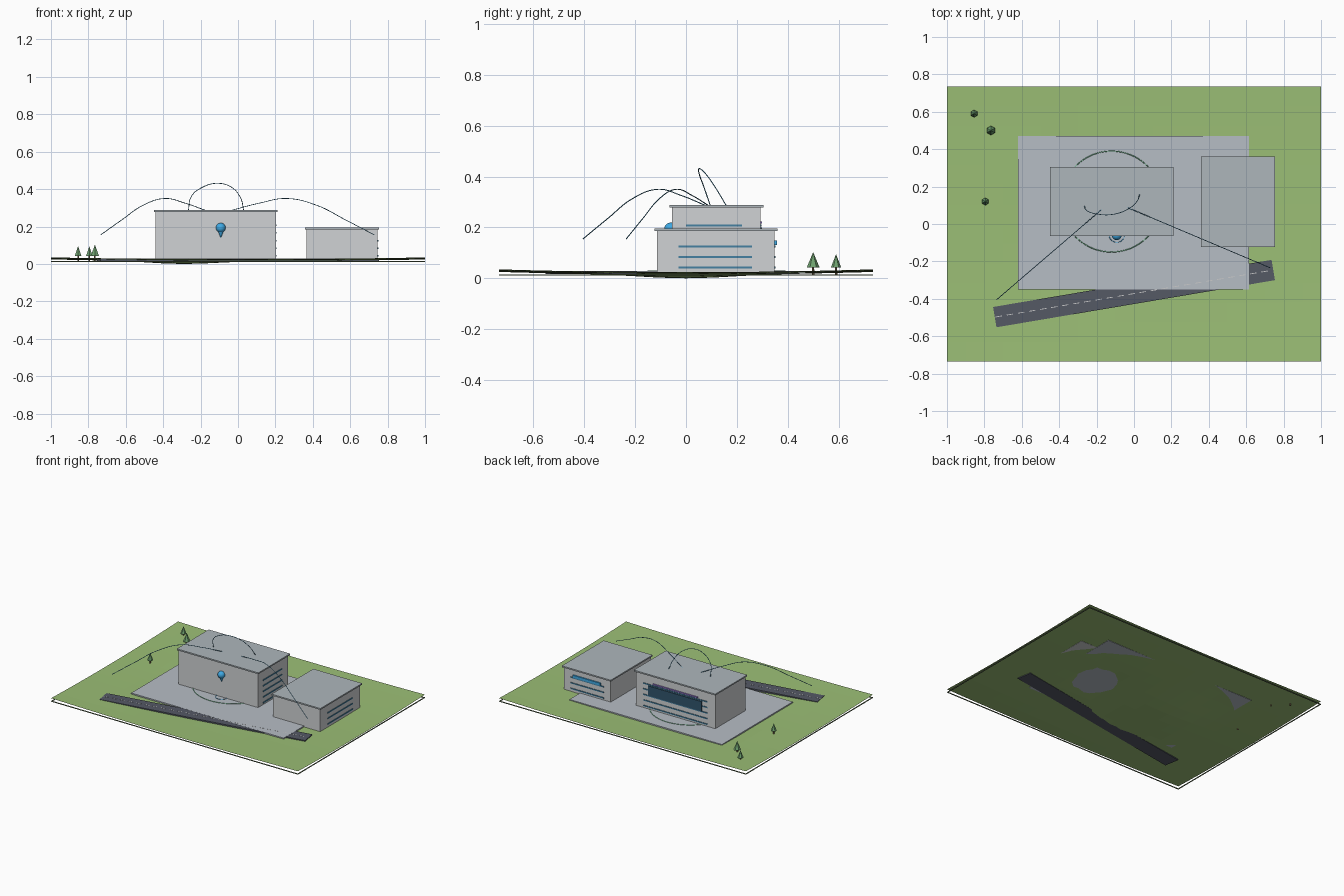
import bpy, bmesh, math
from mathutils import Vector, Matrix

if "Cube" in bpy.data.objects:
    bpy.data.objects.remove(bpy.data.objects["Cube"])

mats = {}


def paint(ob, name, rgb):
    if name not in mats:
        mats[name] = bpy.data.materials.new(name)
        mats[name].diffuse_color = (*rgb, 1)
    ob.data.materials.append(mats[name])
    return ob


def finish(name, bm):
    me = bpy.data.meshes.new(name)
    bm.to_mesh(me)
    bm.free()
    ob = bpy.data.objects.new(name, me)
    bpy.context.collection.objects.link(ob)
    return ob


def add_box(bm, x0, x1, y0, y1, z0, z1):
    m = Matrix.Translation(((x0 + x1) / 2, (y0 + y1) / 2, (z0 + z1) / 2))
    bmesh.ops.create_cube(bm, size=1, matrix=m @ Matrix.Diagonal((x1 - x0, y1 - y0, z1 - z0, 1)))


def boxes(name, *bounds):
    bm = bmesh.new()
    for b in bounds:
        add_box(bm, *b)
    return finish(name, bm)


def cone(name, x, y, z0, z1, r0, r1, n):
    bm = bmesh.new()
    bmesh.ops.create_cone(bm, cap_ends=True, segments=n, radius1=r0, radius2=r1, depth=z1 - z0,
                          matrix=Matrix.Translation((x, y, (z0 + z1) / 2)))
    return finish(name, bm)


def wire(name, pts, r):
    cu = bpy.data.curves.new(name, 'CURVE')
    cu.dimensions = '3D'
    cu.bevel_depth = r
    cu.bevel_resolution = 1
    cu.resolution_u = 8
    sp = cu.splines.new('BEZIER')
    sp.bezier_points.add(len(pts) - 1)
    for bp, p in zip(sp.bezier_points, pts):
        bp.co = p
        bp.handle_left_type = bp.handle_right_type = 'AUTO'
    ob = bpy.data.objects.new(name, cu)
    bpy.context.collection.objects.link(ob)
    return ob


def ring(name, x, y, z, R, r, n):
    bpy.ops.mesh.primitive_torus_add(location=(x, y, z), major_radius=R, minor_radius=r,
                                     major_segments=n, minor_segments=6)
    ob = bpy.context.object
    ob.name = name
    return ob


GREEN, GLASS, BLUE = (.33, .52, .18), (.06, .22, .36), (.05, .40, .78)
WALL, ROOF, PAVE = (.63, .65, .66), (.42, .47, .50), (.47, .51, .56)

# dished lawn sheet
bm = bmesh.new()
bmesh.ops.create_grid(bm, x_segments=20, y_segments=14, size=1, matrix=Matrix.Diagonal((1, .735, 1, 1)))
for v in bm.verts:
    x, y = v.co.x, v.co.y
    v.co.z = (.014 + .010 * x * x + .011 * (y / .735) ** 2
              - .0149 * math.exp(-((x + .3) ** 2 + y * y) / .06)
              + .008 * math.exp(-((x - .3) ** 2 + y * y) / .03))
paint(finish("lawn", bm), "lawn", GREEN)

# thin rim below the lawn edge
paint(boxes("lawn_rim",
            (-1, 1, -.735, -.729, .010, .015), (-1, 1, .729, .735, .010, .015),
            (-1, -.994, -.729, .729, .010, .015), (.994, 1, -.729, .729, .010, .015)),
      "rim", (.16, .22, .12))

# plaza
paint(boxes("plaza", (-.62, .615, -.35, .47, .019, .028)), "paving", PAVE)

# slanted road with dashed centre line
turn = Matrix.Rotation(math.radians(9.6), 4, 'Z')
road = boxes("road", (-.755, .755, -.055, .055, .016, .0275))
dashes = boxes("road_dashes", *[(-.75 + i * .06, -.715 + i * .06, -.002, .002, .027, .0285)
                                for i in range(25)])
for ob, c, rgb in ((road, "asphalt", (.09, .10, .13)), (dashes, "road_paint", (.85, .85, .85))):
    ob.data.transform(Matrix.Translation((0, -.372, 0)) @ turn)
    paint(ob, c, rgb)

# buildings: body, roof slab, window bands on the right side and back
FLOORS = [.043, .084, .125, .166, .207]


def building(name, x0, x1, y0, y1, top, floors, side_y, back_x):
    paint(boxes(name + "_body", (x0, x1, y0, y1, .020, top)), "wall", WALL)
    paint(boxes(name + "_roof", (x0 - .008, x1 + .008, y0 - .009, y1 + .012, top, top + .01)), "roof", ROOF)
    bands = [(x1 - .004, x1 + .004, *side_y, z - .004, z + .004) for z in FLOORS[:floors]]
    bands += [(*back_x, y1 - .004, y1 + .004, z - .004, z + .004) for z in FLOORS[:floors]]
    paint(boxes(name + "_windows", *bands), "glass", GLASS)


building("main_building", -.442, .202, -.056, .292, .278, 5, (0, .22), (-.38, .14))
building("annex", .366, .746, -.115, .348, .185, 3, (-.03, .26), (.42, .69))

# display panels on the back walls
paint(boxes("back_screen", (-.335, .097, .288, .299, .128, .20)), "screen", (.03, .09, .15))
paint(boxes("back_light_strip", (-.30, .06, .29, .299, .216, .224)), "violet", (.30, .20, .65))
paint(boxes("annex_screen", (.446, .67, .344, .357, .13, .148)), "blue", BLUE)

# marker pin on the front wall
bm = bmesh.new()
bmesh.ops.create_uvsphere(bm, u_segments=20, v_segments=12, radius=.026,
                          matrix=Matrix.Translation((-.092, -.06, .193)))
ball = paint(finish("pin_ball", bm), "blue", BLUE)
ball.data.shade_smooth()
paint(cone("pin_tip", -.092, -.06, .138, .185, 0, .019, 12), "blue", BLUE)
paint(ring("pin_ring", -.092, -.056, .029, .042, .0015, 32), "blue", BLUE)

# ring on the plaza around the main building
paint(ring("plaza_ring", -.12, .12, .028, .27, .0025, 64), "ring_green", (.15, .45, .25))

# arcing link lines over the roofs


def link(name, a, b):
    # heights along the straight plan line from a to b
    hs = [(0, .285), (.2, .325), (.39, .35), (.6, .313), (.8, .235), (1, .155)]
    a, b = Vector(a), Vector(b)
    pts = [(*a.lerp(b, t), z) for t, z in hs]
    paint(wire(name, pts, .002), "link", (.08, .30, .48))


link("link_left", (-.17, .08), (-.735, -.405))
link("link_right", (-.04, .09), (.73, -.235))
paint(wire("link_roof_loop", [(-.265, .095, .288), (-.25, .07, .36), (-.19, .052, .41), (-.11, .052, .431),
                              (-.035, .078, .41), (.015, .12, .35), (.03, .157, .288)], .002),
      "link", (.08, .30, .48))

# trees
for i, (x, y, top, r) in enumerate([(-.855, .59, .095, .02), (-.765, .50, .103, .025), (-.795, .12, .095, .02)]):
    paint(cone(f"tree_trunk_{i}", x, y, .014, .045, .005, .004, 6), "bark", (.25, .16, .09))
    paint(cone(f"tree_crown_{i}", x, y, .043, top, r, 0, 6), "leaves", (.16, .36, .16))

for m in bpy.data.materials:
    if m.users and not m.is_grease_pencil:
        m.use_nodes = True
        m.node_tree.nodes["Principled BSDF"].inputs["Base Color"].default_value = m.diffuse_color
